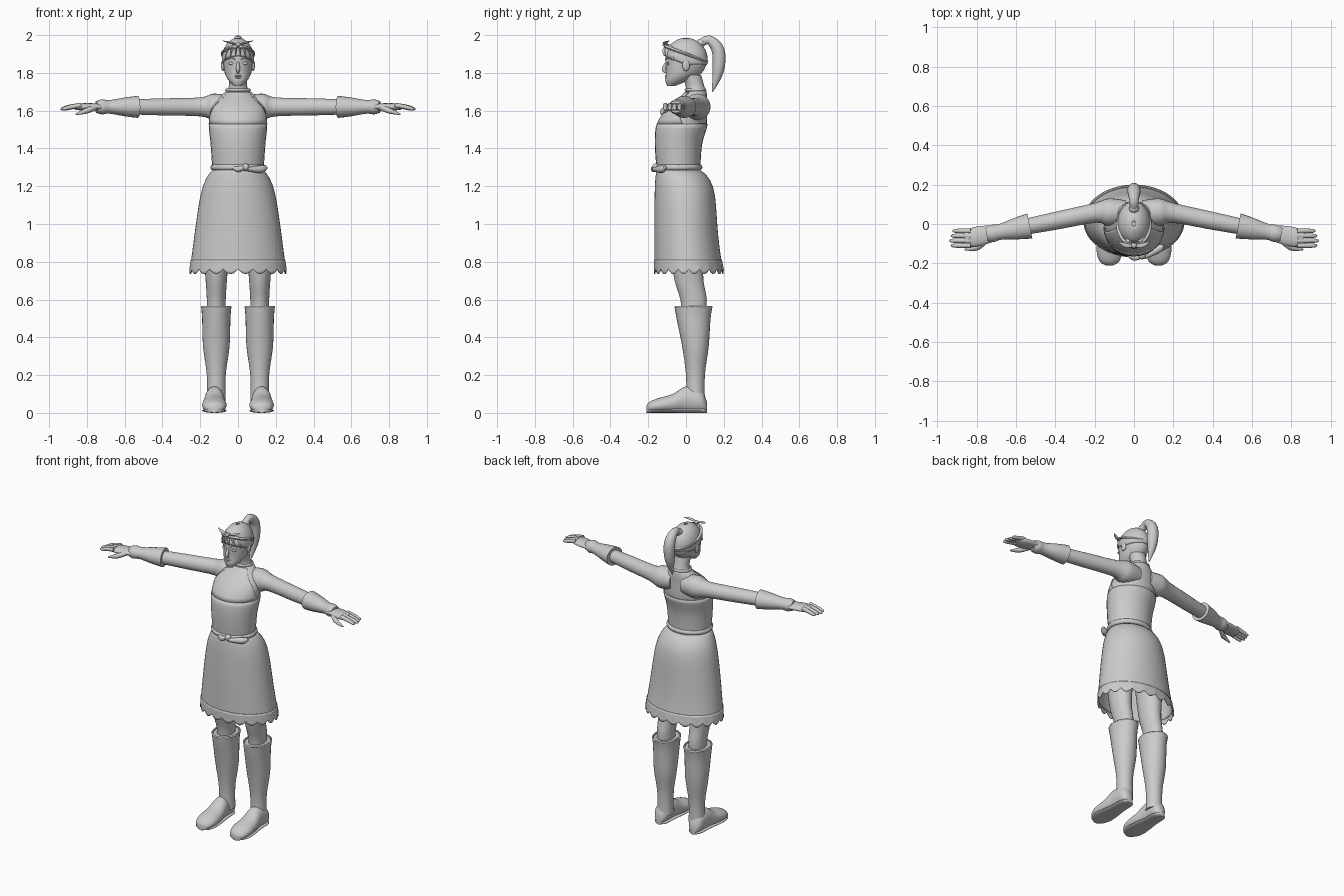
import bpy
import bmesh
import math
from mathutils import Vector

cube = bpy.data.objects.get("Cube")
if cube:
    bpy.data.objects.remove(cube, do_unlink=True)

grey = (.6, .6, .6, 1)
material = bpy.data.materials.new("plain_grey")
material.use_nodes = True
material.diffuse_color = grey
material.node_tree.nodes["Principled BSDF"].inputs["Base Color"].default_value = grey
parts = []


def circle(count):
    return [math.tau * step / count for step in range(count)]


def skin(name, rings, closed=True, caps=True, mirror=False, thickness=0):
    """Join rings of points into a surface."""
    mesh_builder = bmesh.new()
    rows = [[mesh_builder.verts.new(point) for point in ring] for ring in rings]
    for lower, upper in zip(rows, rows[1:]):
        quads = list(zip(lower, lower[1:] + lower[:1], upper[1:] + upper[:1], upper))
        for quad in quads if closed else quads[:-1]:
            mesh_builder.faces.new(quad)
    if caps:
        mesh_builder.faces.new(rows[0])
        mesh_builder.faces.new(rows[-1])
    bmesh.ops.recalc_face_normals(mesh_builder, faces=mesh_builder.faces)
    mesh = bpy.data.meshes.new(name)
    mesh_builder.to_mesh(mesh)
    mesh_builder.free()
    mesh.materials.append(material)
    part = bpy.data.objects.new(name, mesh)
    bpy.context.collection.objects.link(part)
    if thickness:
        part.modifiers.new("thickness", 'SOLIDIFY').thickness = thickness
    if mirror:
        part.modifiers.new("mirror", 'MIRROR')
    parts.append(part)


def smooth(keys, steps=4):
    """Catmull-Rom interpolation through tuples of any length."""
    padded = [keys[0], *keys, keys[-1]]
    result = []
    for index in range(len(keys) - 1):
        for step in range(steps):
            t = step / steps
            result.append([b + t / 2 * (c - a + t * (2 * a - 5 * b + 4 * c - d + t * (3 * (b - c) + d - a)))
                           for a, b, c, d in zip(*padded[index:index + 4])])
    return result + [list(keys[-1])]


def loft(name, sections, x=0, count=28, grow=0, arc=None, warp=None, lying=False, **options):
    """Ellipses (height, y centre, x radius, y radius); lying swaps height and y."""
    rings = []
    for t, centre, wide, deep in sections:
        angles = circle(count)
        if arc:
            angles = [arc(t) * (2 * step / (count - 1) - 1) - math.pi / 2 for step in range(count)]
        ring = []
        for angle in angles:
            across = x + (wide + grow) * math.cos(angle)
            along = centre + (deep + grow) * math.sin(angle)
            point = Vector((across, t, along) if lying else (across, along, t))
            if warp:
                point.z += warp(point, angle)
            ring.append(point)
        rings.append(ring)
    skin(name, rings, closed=not arc, **options)


def tube(name, keys, count=12, flat=1, **options):
    """Tapered tube through (x, y, z, radius) points."""
    path = smooth(keys)
    rings = []
    for index, (x, y, z, radius) in enumerate(path):
        before, after = path[max(index - 1, 0)], path[min(index + 1, len(path) - 1)]
        way = Vector(after[:3]) - Vector(before[:3])
        side = way.cross(Vector((0, 0, 1)) if abs(way.x) > abs(way.z) else Vector((1, 0, 0))).normalized()
        up = side.cross(way).normalized()
        rings.append([Vector((x, y, z)) + radius * (side * math.cos(angle) + up * flat * math.sin(angle))
                      for angle in circle(count)])
    skin(name, rings, **options)


def blob(name, centre, radii, start=.04, rows=12, **options):
    """Ellipsoid, optionally starting part of the way up."""
    sections = []
    for row in range(rows + 1):
        angle = math.pi * (start + (.96 - start) * row / rows)
        ring = math.sin(angle)
        sections.append((centre[2] - radii[2] * math.cos(angle), centre[1], radii[0] * ring, radii[1] * ring))
    loft(name, sections, x=centre[0], **options)


def hoop(name, centre, wide, deep, radius, slope=0, **options):
    """Oval ring of round section, sloping from front to back."""
    rings = []
    for angle in circle(40):
        out, forward = math.cos(angle), math.sin(angle)
        rings.append([Vector(centre) + Vector(((wide + radius * math.cos(turn)) * out,
                                               (deep + radius * math.cos(turn)) * forward,
                                               radius * math.sin(turn) - slope * forward))
                      for turn in circle(8)])
    skin(name, rings + rings[:1], caps=False, **options)


# Torso with neck, bodice wrapped round it and a halter front narrowing to the collar
torso = smooth([(1.28, -.04, .13, .11), (1.42, -.04, .14, .12), (1.53, -.02, .15, .13),
                (1.62, .01, .14, .1), (1.69, .05, .08, .06), (1.72, .05, .05, .05), (1.79, .03, .05, .05)])


def halter_span(height):
    return max(.85, 1.75 - 5.5 * (height - 1.5))


loft("torso", torso)
loft("bodice", torso[:9], grow=.005, caps=False, thickness=.004)
loft("halter_front", torso[8:18], grow=.005, arc=halter_span, caps=False, thickness=.004)
hoop("bodice_fold", (0, -.04, 1.43), .13, .11, .015)
hoop("collar", (0, .05, 1.71), .06, .05, .008)

# Belt with its knot and ties
hoop("belt", (0, -.04, 1.3), .13, .11, .017)
blob("belt_knot", (.04, -.16, 1.3), (.02, .02, .02))
tube("belt_tie_left", [(.05, -.17, 1.29, .01), (.12, -.13, 1.29, .02), (.15, -.11, 1.3, .01)])
tube("belt_tie_right", [(.03, -.17, 1.3, .01), (0, -.17, 1.29, .016), (-.03, -.16, 1.3, .006)])


# Skirt flaring quickly over the hips, flat in front and full behind
def skirt_section(height):
    drop = (1.29 - height) / .52
    hip = 1 - math.exp(-9 * drop)
    front = -.155 - .012 * hip
    back = .07 + .09 * hip + .035 * drop ** 3
    return height, (front + back) / 2, .13 + .055 * hip + .068 * drop, (back - front) / 2


def scallop(point, angle):
    return (point.z - .81) / 2 * abs(math.sin(10 * angle))


loft("skirt", [skirt_section(1.29 - .02 * row) for row in range(27)], count=48, caps=False, thickness=.005)
loft("skirt_hem", [skirt_section(.81 - .01 * row) for row in range(6)], count=120, grow=.003,
     warp=scallop, caps=False, thickness=.004)

# Legs and boots
leg_x = .115
loft("leg", smooth([(.5, .04, .05, .06), (.6, .04, .05, .07), (.75, .01, .06, .08), (1.1, 0, .09, .11)]),
     x=leg_x, mirror=True)
loft("boot_shaft", smooth([(.06, .05, .05, .05), (.2, .05, .05, .05), (.35, .05, .07, .07),
                           (.5, .04, .075, .09), (.56, .04, .08, .1)]), x=leg_x, mirror=True)
hoop("boot_rim", (leg_x, .04, .56), .075, .095, .006, mirror=True)
foot = smooth([(.11, .03, .02), (.08, .06, .045), (0, .07, .05), (-.07, .05, .06),
               (-.14, .04, .065), (-.19, .03, .05), (-.21, .02, .02)])
loft("boot_foot", [(y, tall, wide, tall) for y, tall, wide in foot], x=leg_x + .01, lying=True, mirror=True)
loft("boot_sole", [(y, .012, wide, .012) for y, tall, wide in foot], x=leg_x + .01, lying=True, mirror=True)


# Arms, gloves and hands along one line that drifts forward
def limb(name, keys, flat=1):
    tube(name, [(x, .06 - .2 * max(0, x - .18), 1.62, radius) for x, radius in keys],
         count=24, flat=flat, mirror=True)


limb("arm", [(.04, .06), (.13, .07), (.2, .05), (.4, .045), (.56, .04)])
limb("glove_cuff", [(.53, .065), (.6, .055), (.68, .04), (.72, .044), (.75, .035)], flat=.9)
limb("palm", [(.7, .04), (.8, .05), (.86, .04)], flat=.4)
for index, finger in enumerate(("index", "middle", "ring", "little")):
    y = -.11 + .025 * index
    tip = .94 - .008 * abs(index - 1)
    tube(finger + "_finger", [(.83, y, 1.63, .012), (tip - .05, y, 1.62, .012),
                              (tip - .01, y, 1.61, .009), (tip, y, 1.61, .002)], mirror=True)
tube("thumb", [(.75, -.08, 1.62, .015), (.8, -.12, 1.6, .015), (.86, -.13, 1.58, .004)], mirror=True)

# Head and face
blob("skull", (0, 0, 1.87), (.08, .11, .11))
loft("jaw", smooth([(1.73, -.08, .02, .02), (1.76, -.05, .05, .06), (1.8, -.02, .07, .085), (1.87, 0, .08, .109)]))
tube("nose", [(0, -.1, 1.86, .006), (0, -.117, 1.82, .011), (0, -.1, 1.8, .006)])
for name, height in (("upper_lip", 1.784), ("lower_lip", 1.774)):
    blob(name, (0, -.1, height), (.02, .012, .006))
blob("eye", (.034, -.094, 1.85), (.016, .007, .008), mirror=True)
tube("eyebrow", [(.015, -.108, 1.87, .003), (.035, -.1, 1.88, .004), (.06, -.076, 1.87, .002)], mirror=True)
blob("ear", (.08, 0, 1.84), (.01, .02, .03), mirror=True)


# Hair cap, its lower edge rising from the nape to the forehead
def hairline(point, angle):
    return .6 * max(0, -math.sin(angle)) * max(0, 1.92 - point.z)


blob("hair_cap", (0, 0, 1.87), (.086, .115, .115), start=.42, warp=hairline, caps=False, thickness=.005)
for index in range(6):
    x = .028 * (index - 2.5)
    front = -.115 * math.sqrt(1 - (x / .09) ** 2)
    tube("fringe_lock", [(x / 3, -.09, 1.95, .006), (x * .8, front, 1.92, .011),
                         (x, front, 1.89 - 5 * x * x, .003)], flat=.5)

# Headband sloping down to the back, with its bow
hoop("headband", (0, 0, 1.9), .082, .108, .009, slope=.04)
blob("bow_knot", (0, -.11, 1.95), (.014, .014, .012))
tube("bow_loop", [(0, -.11, 1.95, .004), (.04, -.11, 1.96, .012), (.08, -.09, 1.97, .002)], flat=.5, mirror=True)

# Ponytail
blob("hair_tie", (0, .08, 1.96), (.025, .025, .02))
tube("ponytail", [(0, .07, 1.95, .02), (0, .12, 1.975, .024), (0, .17, 1.92, .034),
                  (0, .17, 1.81, .03), (0, .14, 1.7, .003)], count=18)

# Smooth shading with crisp edges
bpy.ops.object.select_all(action='DESELECT')
for part in parts:
    part.select_set(True)
bpy.context.view_layer.objects.active = parts[0]
bpy.ops.object.shade_smooth_by_angle(angle=math.radians(45))
